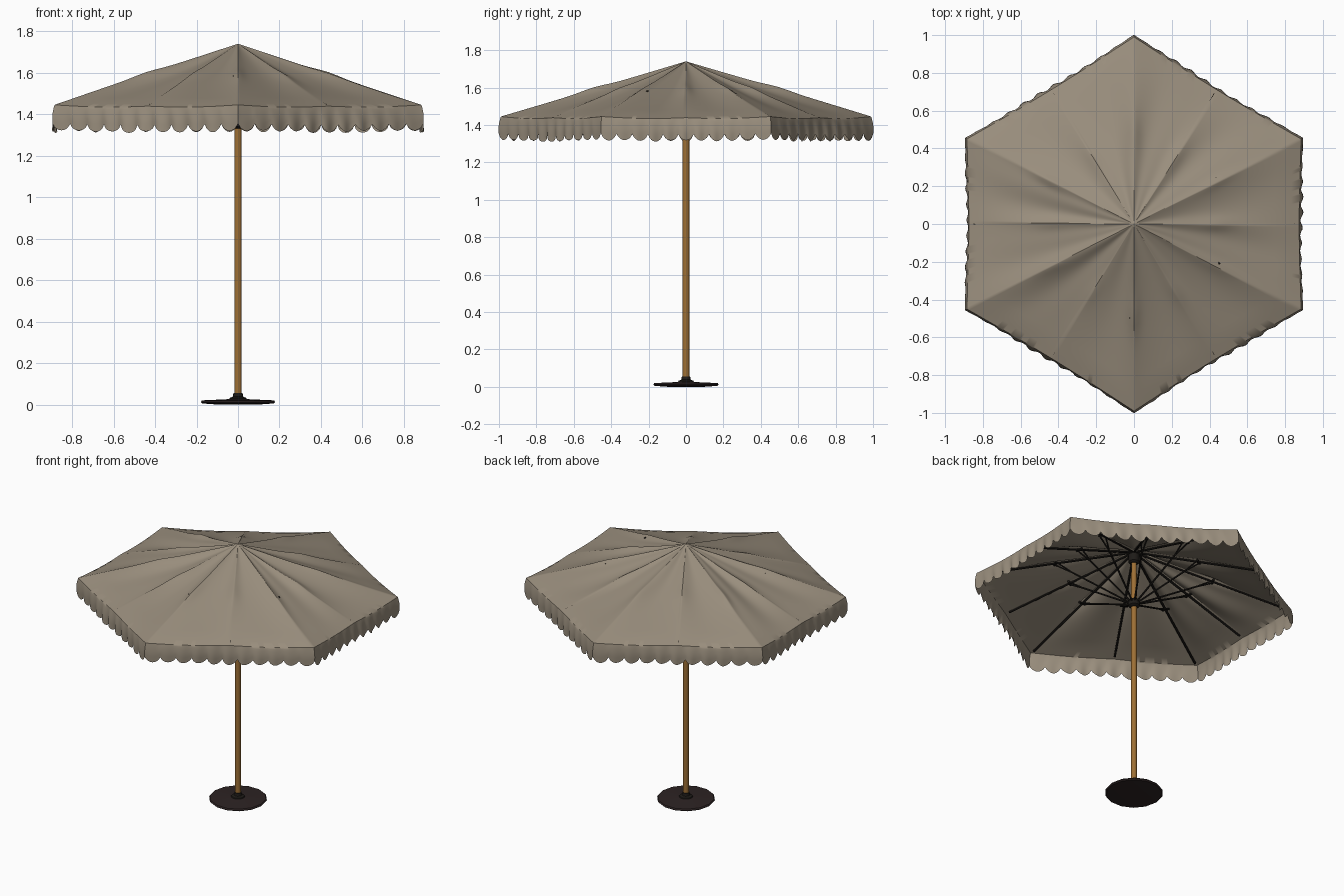
import bpy, bmesh, math, random
from mathutils import Vector

if "Cube" in bpy.data.objects:
    bpy.data.objects.remove(bpy.data.objects["Cube"])

random.seed(4)
PI = math.pi


def material(name, rgb):
    m = bpy.data.materials.new(name)
    m.diffuse_color = (*rgb, 1)
    m.use_nodes = True
    m.node_tree.nodes["Principled BSDF"].inputs["Base Color"].default_value = m.diffuse_color
    return m


FABRIC = material("taupe_fabric", (0.32, 0.27, 0.205))
WOOD = material("warm_wood", (0.34, 0.16, 0.035))
BASE = material("dark_brown_base", (0.026, 0.017, 0.017))
METAL = material("black_metal", (0.013, 0.011, 0.009))


def finish(name, bm, mat, angle=40):
    me = bpy.data.meshes.new(name)
    bm.normal_update()
    bm.to_mesh(me)
    bm.free()
    ob = bpy.data.objects.new(name, me)
    bpy.context.collection.objects.link(ob)
    me.materials.append(mat)
    me.shade_smooth()
    me.set_sharp_from_angle(angle=math.radians(angle))
    return ob


def lathe(name, profile, sides, mat, angle=40):
    """Revolve (radius, z) points, listed bottom to top, and cap the ends."""
    bm = bmesh.new()
    rings = [[bm.verts.new((r * math.cos(2 * PI * i / sides),
                            r * math.sin(2 * PI * i / sides), z))
              for i in range(sides)] for r, z in profile]
    for a, b in zip(rings, rings[1:]):
        for i in range(sides):
            j = (i + 1) % sides
            bm.faces.new((a[i], a[j], b[j], b[i]))
    bm.faces.new(rings[0][::-1])
    bm.faces.new(rings[-1])
    return finish(name, bm, mat, angle)


def rod(bm, a, b, r, sides=6):
    a, b = Vector(a), Vector(b)
    d = b - a
    m = d.to_track_quat('Z', 'Y').to_matrix().to_4x4()
    m.translation = (a + b) / 2
    bmesh.ops.create_cone(bm, cap_ends=True, segments=sides, radius1=r,
                          radius2=r, depth=d.length, matrix=m)


# hexagonal outline of the canopy, counter-clockwise
CORNERS = [Vector(c) for c in ((0.885, -0.45), (0.885, 0.45), (0, 0.99),
                               (-0.885, 0.45), (-0.885, -0.45), (0, -0.99))]
APEX, EAVE = 1.74, 1.445
SCALLOPS, PER = 11, 8
EDGE_N = SCALLOPS * PER


def outline(edge, s):
    """Point on one edge, pulled slightly inwards between the corners."""
    a, b = CORNERS[edge], CORNERS[(edge + 1) % 6]
    return a.lerp(b, s) * (1 - 0.012 * math.sin(PI * s))


def roof_z(t):
    return APEX - (APEX - EAVE) * t


# canopy roof and scalloped valance
bm = bmesh.new()
RINGS, DROP = 20, 7
folds = [[random.uniform(-1, 1) for _ in range(4)] for _ in range(12)]
bumps = [random.uniform(0.4, 1.2) for _ in range(12)]
columns = []
for e in range(6):
    wave_phase = random.uniform(0, 2 * PI)
    lengths = [random.uniform(0.85, 1.1) for _ in range(SCALLOPS)]
    for k in range(EDGE_N):
        s = k / EDGE_N
        p = outline(e, s)
        half = int(s * 2)               # panel between two ribs
        u = s * 2 - half                # 0..1 across that panel
        f = folds[e * 2 + half]
        col = []
        # roof: sags between ribs, soft radial folds, lumps over the strut joints
        for i in range(1, RINGS + 1):
            t = i / RINGS
            z = roof_z(t) - 0.02 * math.sin(PI * u) * math.sin(PI * min(t, 0.9))
            z += math.sin(PI * t) * 0.005 * (f[0] * math.sin(2 * PI * u)
                                             + f[1] * math.sin(3 * PI * u + 2 * t))
            near = min(u, 1 - u)
            rib = (e * 2 + half + (1 if u > 0.5 else 0)) % 12
            z += 0.010 * bumps[rib] * math.exp(-((t - 0.5) / 0.09) ** 2
                                               - (near * t / 0.07) ** 2)
            z -= 0.006 * math.sin(PI * s) * t ** 4
            col.append(bm.verts.new((p.x * t, p.y * t, z)))
        # valance: rolled top edge, flutter and rounded teeth
        q = s * SCALLOPS
        tooth = abs(math.sin(PI * q)) ** 0.7 * lengths[int(q)]
        for i in range(1, DROP + 1):
            v = i / DROP
            out = 1 + 0.012 * math.sin(PI * min(1, v * 1.2) * 0.6)
            out += v * (0.009 * math.sin(2 * PI * q)
                        + 0.006 * math.sin(9 * s + wave_phase)) * math.sin(PI * s)
            z = EAVE - 0.006 * math.sin(PI * s) - v * (0.09 + 0.036 * tooth)
            col.append(bm.verts.new((p.x * out, p.y * out, z)))
        columns.append(col)
tip = bm.verts.new((0, 0, APEX))
for a, b in zip(columns, columns[1:] + columns[:1]):
    bm.faces.new((tip, a[0], b[0]))
    for i in range(len(a) - 1):
        bm.faces.new((a[i], a[i + 1], b[i + 1], b[i]))
finish("canopy", bm, FABRIC, 50)

# frame under the canopy: twelve ribs, each with a forked strut
ribs, struts = bmesh.new(), bmesh.new()
for n in range(12):
    end = outline(n // 2, 0.5 * (n % 2))


    def at(t, z, side=0.0):
        d = end.normalized()
        return (end.x * t - d.y * side, end.y * t + d.x * side, z)


    rod(ribs, at(0.03, roof_z(0.03) - 0.02), at(0.97, roof_z(0.97) - 0.012), 0.007)
    joint = roof_z(0.5) - 0.015
    rod(struts, at(0.025, 1.36), at(0.40, 1.53), 0.006)
    for side in (-0.018, 0.018):
        rod(struts, at(0.39, 1.525), at(0.5, joint, side), 0.005)
    rod(struts, at(0.5, joint, -0.024), at(0.5, joint, 0.024), 0.008)
finish("ribs", ribs, METAL)
finish("struts", struts, METAL)
lathe("lower_hub", [(0.022, 1.33), (0.036, 1.34), (0.036, 1.375), (0.022, 1.385)],
      12, METAL)
lathe("upper_hub", [(0.022, 1.64), (0.034, 1.65), (0.034, 1.70), (0.012, 1.725)],
      12, METAL)

# pole
lathe("pole", [(0.018, 0.03), (0.018, 0.6), (0.018, 1.2), (0.017, 1.66)], 12, WOOD)

# round foot with a collar
lathe("base_plate", [(0.10, 0.0), (0.172, 0.005), (0.18, 0.012), (0.174, 0.02),
                     (0.06, 0.025), (0.03, 0.028)], 14, BASE, 30)
lathe("base_collar", [(0.045, 0.022), (0.04, 0.032), (0.025, 0.038), (0.022, 0.056)],
      12, METAL, 30)
